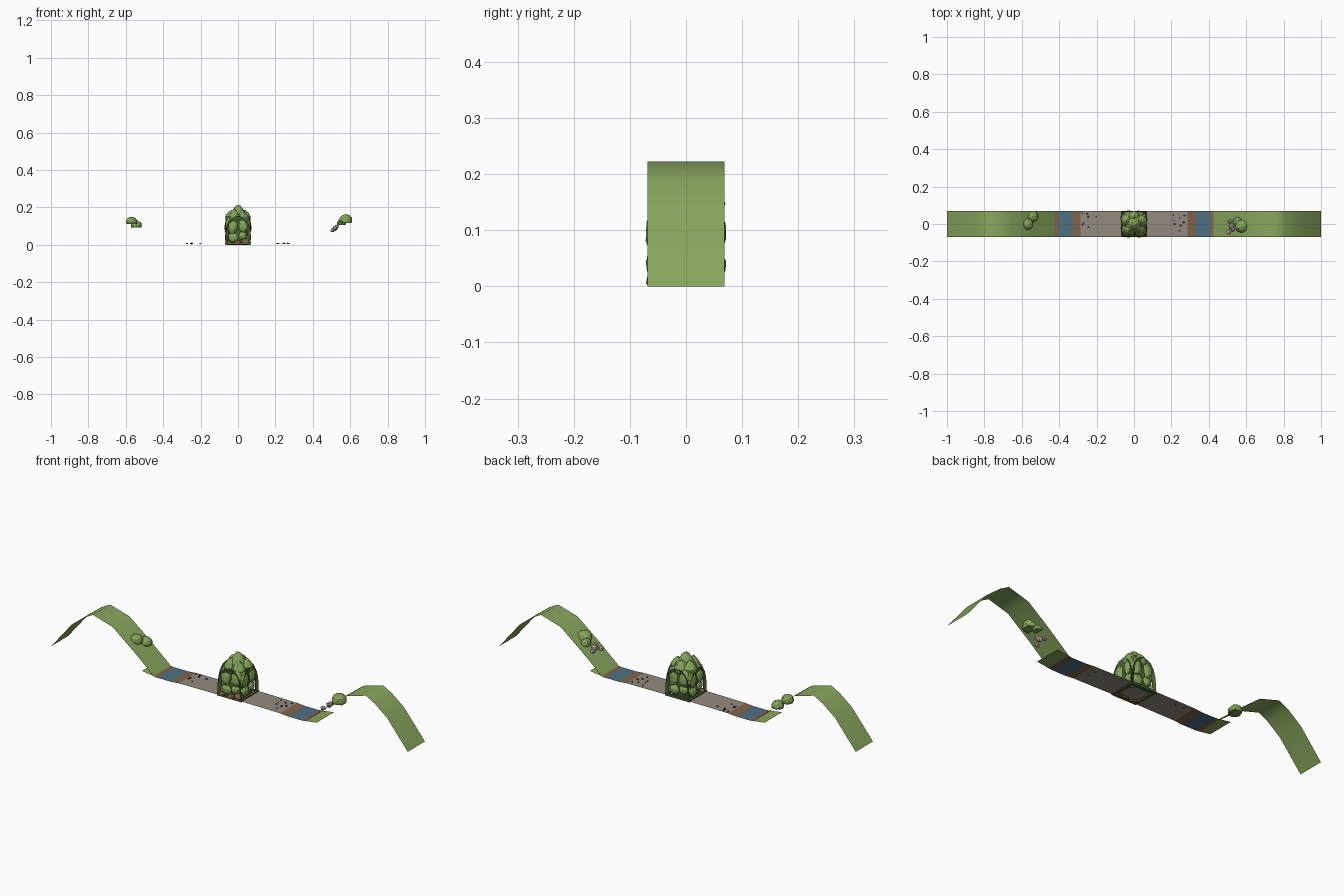
import bpy, bmesh, math, random
from mathutils import Vector, Matrix

if "Cube" in bpy.data.objects:
    bpy.data.objects.remove(bpy.data.objects["Cube"])

random.seed(4)
HALF = 0.069  # half width of the strip


def material(name, color):
    m = bpy.data.materials.new(name)
    m.diffuse_color = (*color, 1)
    m.use_nodes = True
    m.node_tree.nodes["Principled BSDF"].inputs["Base Color"].default_value = m.diffuse_color
    return m


GRASS = material("grass_green", (0.25, 0.39, 0.11))
BUSH = material("bush_green", (0.23, 0.37, 0.10))
DARK = material("dark_leaf_green", (0.07, 0.125, 0.035))
PATH = material("path_grey", (0.29, 0.255, 0.215))
WATER = material("water_blue", (0.075, 0.165, 0.23))
BANK = material("bank_brown", (0.22, 0.125, 0.07))
SOIL = material("soil_red_brown", (0.24, 0.12, 0.06))
PEBBLE = material("pebble_dark_grey", (0.065, 0.06, 0.055))
STONE = material("stone_light_grey", (0.62, 0.53, 0.47))


def finish(name, bm, mats, smooth=False):
    me = bpy.data.meshes.new(name)
    bm.to_mesh(me)
    bm.free()
    for m in mats:
        me.materials.append(m)
    for p in me.polygons:
        p.use_smooth = smooth
    ob = bpy.data.objects.new(name, me)
    bpy.context.collection.objects.link(ob)
    return ob


def strip(name, profile, mats, indices, smooth=False):
    """Thin sheet following an x-z profile, one colour index per span."""
    bm = bmesh.new()
    rows = [[bm.verts.new((x, y, z)) for y in (-HALF, HALF)] for x, z in profile]
    for a, b, i in zip(rows, rows[1:], indices):
        f = bm.faces.new((a[0], b[0], b[1], a[1]))
        f.material_index = i
    bmesh.ops.recalc_face_normals(bm, faces=bm.faces)
    if sum(f.normal.z for f in bm.faces) < 0:
        bmesh.ops.reverse_faces(bm, faces=bm.faces)
    return finish(name, bm, mats, smooth)


def blob(name, loc, size, mat, subdiv=2, rough=0.1, flat=None, tilt=(0, 0, 0), point=0.0):
    """Rough rounded lump; flat clamps the underside, point sharpens the top."""
    bm = bmesh.new()
    bmesh.ops.create_icosphere(bm, subdivisions=subdiv, radius=1)
    rot = Matrix.Rotation(tilt[2], 3, 'Z') @ Matrix.Rotation(tilt[0], 3, 'X')
    for v in bm.verts:
        v.co *= 1 + random.uniform(-rough, rough)
        if flat is not None:
            v.co.z = max(v.co.z, flat)
        if point and v.co.z > 0:
            v.co.x *= 1 - point * v.co.z
            v.co.y *= 1 - point * v.co.z
        v.co = rot @ Vector([c * s for c, s in zip(v.co, size)]) + Vector(loc)
        v.co.z = max(v.co.z, 0.002)
    return finish(name, bm, [mat])


# Valley floor: grass, bank, water, bank, path and back again
floor = [(0.49, 0.012), (0.43, 0.003), (0.405, 0.0), (0.33, 0.0), (0.285, 0.004), (0.07, 0.006)]
full = [(-x, z) for x, z in floor] + floor[::-1]
strip("valley_floor", full, [GRASS, BANK, WATER, PATH],
      [0, 1, 2, 1, 3, 3, 3, 1, 2, 1, 0])

# Curved grass hills at both ends
hill = [(0.425, 0.003), (0.54, 0.10), (0.655, 0.19), (0.765, 0.222),
        (0.815, 0.195), (0.885, 0.14), (1.0, 0.0)]
for side, label in ((-1, "left"), (1, "right")):
    strip(label + "_hill", [(side * x, z) for x, z in hill], [GRASS], [0] * 6, True)

# Low square frame around the mound
for k in range(4):
    bm = bmesh.new()
    bmesh.ops.create_cube(bm, size=1)
    bmesh.ops.scale(bm, verts=bm.verts, vec=(0.138, 0.012, 0.01))
    bmesh.ops.translate(bm, verts=bm.verts, vec=(0, -0.063, 0.006))
    bmesh.ops.rotate(bm, verts=bm.verts, matrix=Matrix.Rotation(k * math.pi / 2, 3, 'Z'))
    finish("mound_frame", bm, [DARK])

# Bare soil lumps at the front foot of the mound
for x, y, r, h in ((0.042, -0.052, 0.025, 0.03), (0.0, -0.056, 0.02, 0.018), (-0.05, -0.055, 0.018, 0.016)):
    blob("soil_lump", (x, y, 0.006), (r, 0.016, h), SOIL, 2, 0.08)

# Leafy core with a rounded square section, bright near the top
bm = bmesh.new()
rings = []
for z, r in ((0.0, 0.056), (0.05, 0.057), (0.10, 0.060), (0.145, 0.056), (0.165, 0.042), (0.185, 0.02)):
    ring = []
    for i in range(16):
        a = (i + 0.5) * math.tau / 16
        c, s = math.cos(a), math.sin(a)
        k = r * random.uniform(0.94, 1.03) / (c ** 4 + s ** 4) ** 0.25
        ring.append(bm.verts.new((c * k, s * k, z + random.uniform(-0.006, 0.006) * (z > 0))))
    rings.append(ring)
for n, (a, b) in enumerate(zip(rings, rings[1:])):
    for i in range(16):
        j = (i + 1) % 16
        f = bm.faces.new((a[i], a[j], b[j], b[i]))
        f.material_index = 1 if n > 3 else 0
bm.faces.new(rings[-1]).material_index = 1
finish("leafy_core", bm, [DARK, BUSH])

# Arched dark leaf curtains on the four sides
for k in range(4):
    bm = bmesh.new()
    outer, inner = [], []
    for i in range(11):
        t = math.pi * i / 10
        c, s = math.cos(t), math.sin(t) ** 0.6
        outer.append(bm.verts.new((0.068 * c, -0.068, 0.152 * s)))
        inner.append(bm.verts.new((0.054 * c, -0.060, 0.125 * s)))
    for i in range(10):
        bm.faces.new((outer[i], outer[i + 1], inner[i + 1], inner[i]))
    bmesh.ops.rotate(bm, verts=bm.verts, matrix=Matrix.Rotation(k * math.pi / 2, 3, 'Z'))
    finish("leaf_curtain", bm, [DARK])

# Bright leaf clumps on every side of the mound
for k in range(4):
    turn = Matrix.Rotation(k * math.pi / 2, 3, 'Z')
    for x, y, z, size in ((-0.03, -0.05, 0.105, (0.029, 0.021, 0.05)),
                          (0.028, -0.05, 0.11, (0.029, 0.021, 0.048)),
                          (-0.024, -0.052, 0.042, (0.029, 0.019, 0.03)),
                          (0.024, -0.05, 0.05, (0.025, 0.019, 0.026))):
        blob("leaf_clump", turn @ Vector((x, y, z)), size, BUSH, 2, 0.06,
             tilt=(-0.15, 0, k * math.pi / 2), point=0.25)

# Pointed crown
for x, y, z, r, h in ((0, 0, 0.165, 0.042, 0.05), (-0.035, 0.02, 0.15, 0.034, 0.038),
                      (0.035, 0.015, 0.15, 0.034, 0.038), (-0.02, -0.03, 0.15, 0.032, 0.042),
                      (0.025, -0.028, 0.145, 0.032, 0.04), (0.0, 0.035, 0.148, 0.034, 0.038)):
    blob("crown_clump", (x, y, z), (r, r, h), BUSH, 2, 0.06, point=0.5)

# Bushes resting on the hill slopes
for x, y, z, r in ((-0.569, 0.0, 0.121, 0.031), (-0.543, 0.04, 0.102, 0.03),
                   (0.577, -0.012, 0.128, 0.036), (0.553, 0.012, 0.114, 0.026)):
    blob("hill_bush", (x, y, z), (r, r, r * 0.95), BUSH, 2, 0.06, flat=-0.35)

# Pale stones beside the right bush
for x, y, z, r in ((0.508, -0.042, 0.079, 0.014), (0.522, -0.012, 0.09, 0.017),
                   (0.515, 0.014, 0.083, 0.013), (0.53, -0.03, 0.097, 0.011)):
    blob("hill_stone", (x, y, z), (r, r, r * 0.9), STONE, 1, 0.15)

# Scattered dark pebbles on the path
for side in (-1, 1):
    for i in range(8):
        x = side * random.uniform(0.2, 0.275)
        r = random.uniform(0.003, 0.006)
        blob("pebble", (x, random.uniform(-0.04, 0.06), 0.007), (r, r, r * 0.8), PEBBLE, 1, 0.15)
